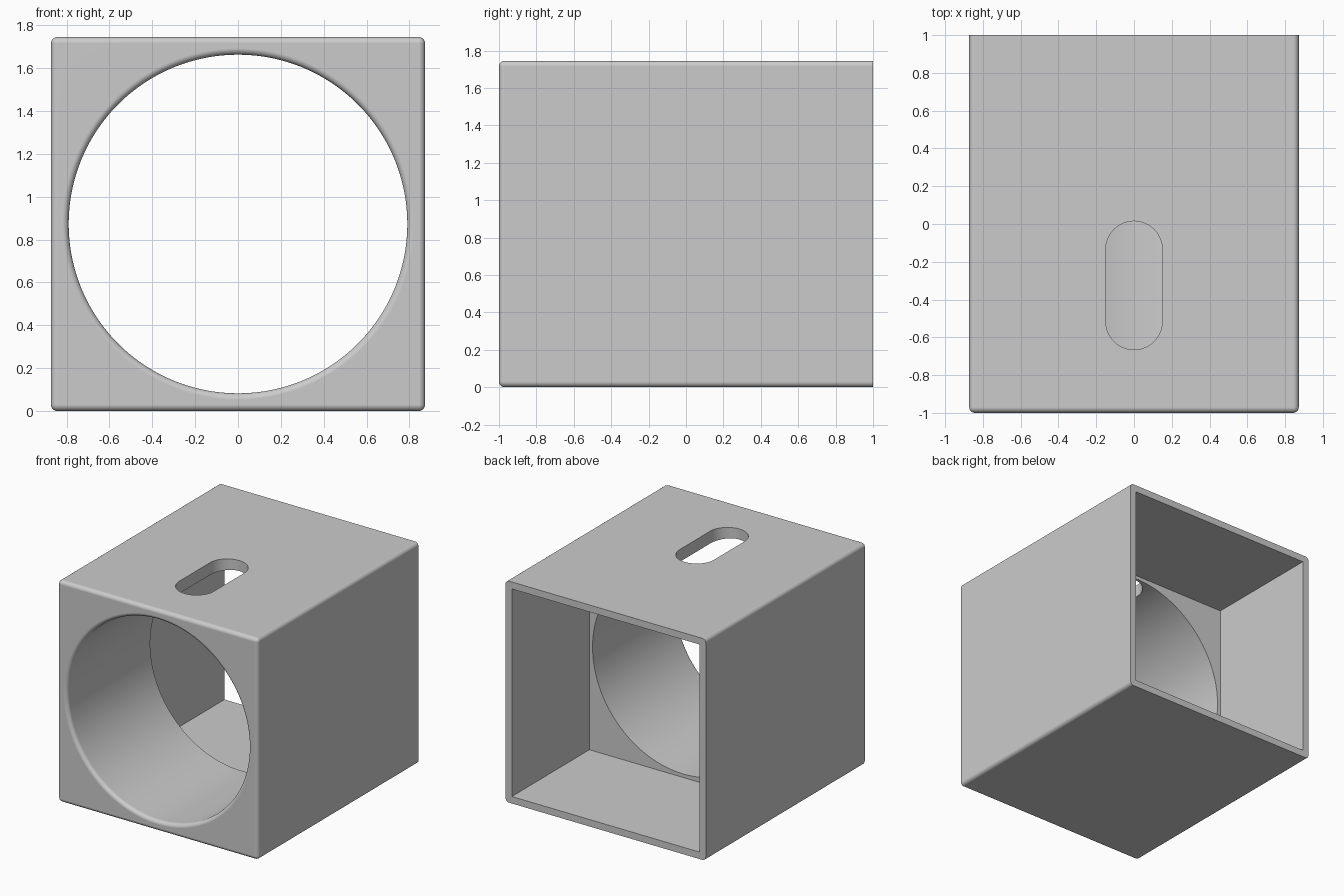
import bpy, bmesh, math
from mathutils import Matrix

HALF, MID = 0.8725, 0.8725      # half width of the housing and height of its axis
BORE, FILLET, WALL = 0.79, 0.03, 0.055
POCKET_FLOOR = 0.035            # y where the rear pocket ends

old = bpy.data.objects.get("Cube")
if old:
    bpy.data.objects.remove(old, do_unlink=True)

grey = bpy.data.materials.new("light_grey")
grey.use_nodes = True
colour = (0.6, 0.6, 0.6, 1)
grey.diffuse_color = colour
grey.node_tree.nodes["Principled BSDF"].inputs["Base Color"].default_value = colour


def make_object(name, bm):
    bmesh.ops.recalc_face_normals(bm, faces=bm.faces)
    mesh = bpy.data.meshes.new(name)
    bm.to_mesh(mesh)
    bm.free()
    mesh.materials.append(grey)
    obj = bpy.data.objects.new(name, mesh)
    bpy.context.collection.objects.link(obj)
    return obj


def box(half, y0, y1):
    bm = bmesh.new()
    size = Matrix.Diagonal((2 * half, y1 - y0, 2 * half, 1))
    bmesh.ops.create_cube(bm, size=1, matrix=Matrix.Translation((0, (y0 + y1) / 2, MID)) @ size)
    return bm


# Housing: every edge rounded except those of the open back
bm = box(HALF, -1, 1)
edges = [e for e in bm.edges if min(v.co.y for v in e.verts) < 0]
bmesh.ops.bevel(bm, geom=edges, offset=FILLET, segments=6, profile=0.5, affect='EDGES')
housing = make_object("housing", bm)

# Rear pocket: square recess open at the back
pocket = make_object("pocket_cutter", box(HALF - WALL, POCKET_FLOOR, 1.1))

# Round bore with a rounded front lip, lathed around the y axis
bm = bmesh.new()
profile = [(0, -1.05), (BORE + FILLET, -1.05)]
for i in range(9):
    a = math.pi / 2 * i / 8
    profile.append((BORE + FILLET * (1 - math.sin(a)), -1 + FILLET * (1 - math.cos(a))))
profile += [(BORE, 0.3), (0, 0.3)]
verts = [bm.verts.new((r, y, MID)) for r, y in profile]
lines = [bm.edges.new(pair) for pair in zip(verts, verts[1:])]
bmesh.ops.spin(bm, geom=verts + lines, cent=(0, 0, MID), axis=(0, 1, 0),
               angle=2 * math.pi, steps=128, use_merge=True)
bmesh.ops.remove_doubles(bm, verts=bm.verts, dist=0.0001)
bore = make_object("bore_cutter", bm)

# Slot through the top wall
bm = bmesh.new()
radius, near, far = 0.15, -0.515, -0.135
outline = []
for cy, start in ((far, 0), (near, math.pi)):
    for i in range(25):
        a = start + math.pi * i / 24
        outline.append(bm.verts.new((radius * math.cos(a), cy + radius * math.sin(a), 1.2)))
face = bm.faces.new(outline)
top = bmesh.ops.extrude_face_region(bm, geom=[face])["geom"]
bmesh.ops.translate(bm, vec=(0, 0, 0.8), verts=[g for g in top if isinstance(g, bmesh.types.BMVert)])
slot = make_object("slot_cutter", bm)

# Cut the openings, then drop the cutters
bpy.ops.object.select_all(action='DESELECT')
housing.select_set(True)
bpy.context.view_layer.objects.active = housing
for cutter in (pocket, bore, slot):
    cutter.hide_render = True
    mod = housing.modifiers.new(cutter.name, 'BOOLEAN')
    mod.operation, mod.solver, mod.object = 'DIFFERENCE', 'EXACT', cutter
    bpy.ops.object.modifier_apply(modifier=mod.name)
    bpy.data.objects.remove(cutter, do_unlink=True)

# Smooth fillets and bore, flat walls
bpy.ops.object.shade_smooth_by_angle(angle=math.radians(30))
weighted = housing.modifiers.new("weighted_normals", 'WEIGHTED_NORMAL')
weighted.keep_sharp = True
